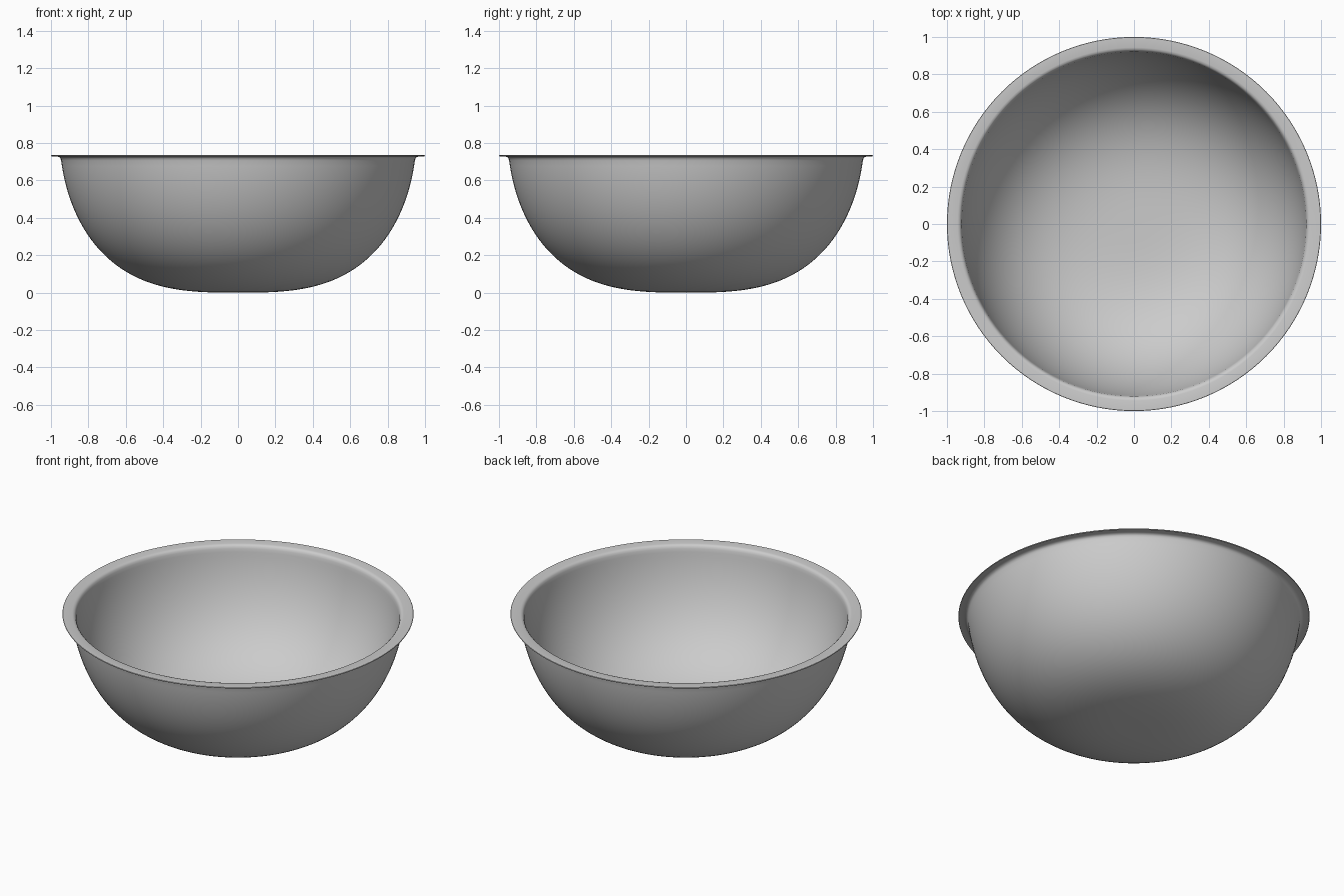
import bpy, bmesh, math

if "Cube" in bpy.data.objects:
    bpy.data.objects.remove(bpy.data.objects["Cube"])

SEG = 128
A, B, P, Q = 0.955, 0.85, 3.0, 2.0   # bowl curve: (r/A)^P + ((B-z)/B)^Q = 1
THICK = 0.026


def wall(n, top):
    """Flat-bottomed bowl curve from the centre bottom up to height `top`."""
    end = math.asin(((B - top) / B) ** (Q / 2))
    pts = [(0.0, 0.0)]
    for i in range(1, n + 1):
        t = math.pi / 2 + (end - math.pi / 2) * i / n
        pts.append((A * math.cos(t) ** (2 / P), B - B * math.sin(t) ** (2 / Q)))
    return pts


def offset(pts, d):
    """Move the curve inwards along its normals by d."""
    out = [(0.0, d)]
    for r, z in pts[1:]:
        nr = P * (r / A) ** (P - 1) / A
        nz = -Q * ((B - z) / B) ** (Q - 1) / B
        k = d / math.hypot(nr, nz)
        out.append((r - nr * k, z - nz * k))
    return out


def lathe(name, profile):
    bm = bmesh.new()
    vs = [bm.verts.new((r, 0, z)) for r, z in profile]
    es = [bm.edges.new(e) for e in zip(vs, vs[1:])]
    bmesh.ops.spin(bm, geom=vs + es, axis=(0, 0, 1), cent=(0, 0, 0),
                   angle=2 * math.pi, steps=SEG)
    bmesh.ops.remove_doubles(bm, verts=bm.verts, dist=1e-5)
    bmesh.ops.recalc_face_normals(bm, faces=bm.faces)
    me = bpy.data.meshes.new(name)
    bm.to_mesh(me)
    bm.free()
    ob = bpy.data.objects.new(name, me)
    bpy.context.collection.objects.link(ob)
    bpy.context.view_layer.objects.active = ob
    ob.select_set(True)
    bpy.ops.object.shade_smooth_by_angle(angle=math.radians(40))
    return ob


# outer wall, flared flat rim, then back down the inner wall
outer = wall(40, 0.706)
inner = offset(wall(40, 0.69), THICK)
rim = [(0.949, 0.717), (0.955, 0.724), (0.966, 0.728), (0.998, 0.729),
       (1.0, 0.732), (0.998, 0.735), (0.944, 0.735), (0.933, 0.732),
       (0.926, 0.725), (0.921, 0.713)]
lathe("mixing_bowl", outer + rim + inner[::-1])
